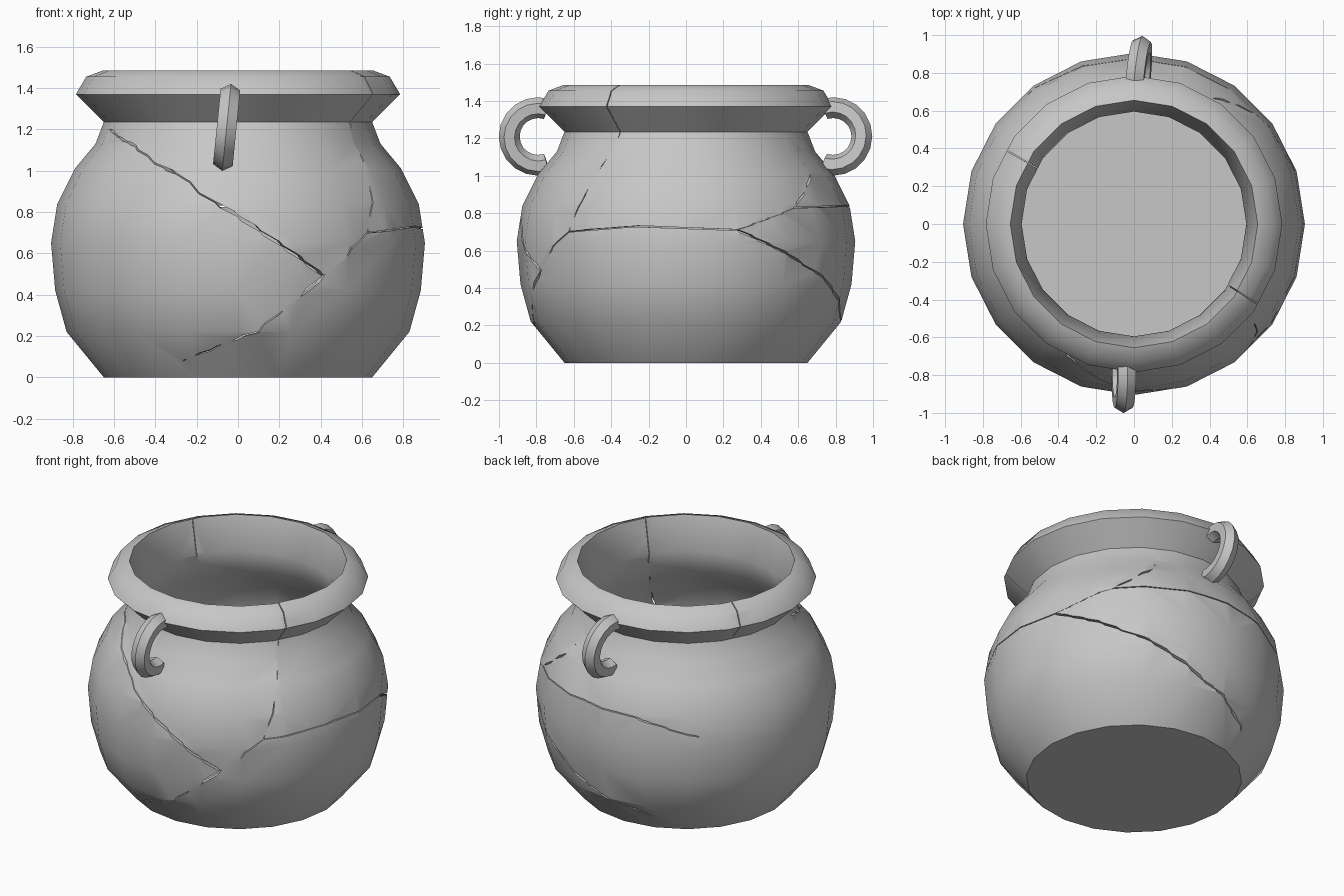
import bpy, bmesh, math
from mathutils import Matrix, Vector

if "Cube" in bpy.data.objects:
    bpy.data.objects.remove(bpy.data.objects["Cube"])

SIDES = 20

clay = bpy.data.materials.new("grey_clay")
clay.diffuse_color = (0.57, 0.57, 0.57, 1)
clay.use_nodes = True
clay.node_tree.nodes["Principled BSDF"].inputs["Base Color"].default_value = clay.diffuse_color


def volume(mesh):
    bm = bmesh.new()
    bm.from_mesh(mesh)
    v = bm.calc_volume(signed=True)
    bm.free()
    return v


def make_object(name, bm):
    bmesh.ops.recalc_face_normals(bm, faces=bm.faces[:])
    if bm.calc_volume(signed=True) < 0:
        bmesh.ops.reverse_faces(bm, faces=bm.faces[:])
    mesh = bpy.data.meshes.new(name)
    bm.to_mesh(mesh)
    bm.free()
    mesh.materials.append(clay)
    obj = bpy.data.objects.new(name, mesh)
    bpy.context.collection.objects.link(obj)
    return obj


def smooth(obj):
    bpy.ops.object.select_all(action='DESELECT')
    obj.select_set(True)
    bpy.context.view_layer.objects.active = obj
    bpy.ops.object.shade_smooth_by_angle(angle=math.radians(48))


def bridge(bm, rings):
    """Skin a list of vertex rings and cap both ends."""
    n = len(rings[0])
    for a, b in zip(rings, rings[1:]):
        for i in range(n):
            j = (i + 1) % n
            bm.faces.new((a[i], a[j], b[j], b[i]))
    bm.faces.new(rings[0])
    bm.faces.new(rings[-1])


def polar(r, angle, z):
    return Vector((r * math.cos(angle), r * math.sin(angle), z))


# Pot: one profile running up the outside, over the rim and down the inside
profile = [
    (0.65, 0), (0.83, 0.22), (0.885, 0.42), (0.905, 0.65), (0.875, 0.84),
    (0.79, 1.01), (0.69, 1.13), (0.65, 1.235),                  # belly, neck
    (0.785, 1.37), (0.735, 1.455), (0.655, 1.485),              # rim
    (0.595, 1.27), (0.64, 1.12), (0.74, 0.99), (0.83, 0.83),    # inside
    (0.86, 0.65), (0.84, 0.43), (0.785, 0.24), (0.64, 0.05),
]
bm = bmesh.new()
bridge(bm, [[bm.verts.new(polar(r, 2 * math.pi * i / SIDES, z))
             for i in range(SIDES)] for r, z in profile])
pot = make_object("pot", bm)

# Cracks: paths as (degrees around the pot, height), cut through the wall
cracks = [
    [(-160, 1.2), (-136, 1.12), (-112, 0.985), (-90, 0.78), (-62, 0.49)],
    [(-112, 0.08), (-83, 0.22), (-62, 0.49), (-45, 0.70), (-17, 0.73),
     (18, 0.71), (42, 0.83), (80, 0.84), (105, 0.82), (130, 0.72)],
    [(-45, 0.70), (-40, 0.90), (-33, 1.22), (-33, 1.6)],
    [(42, 0.83), (59, 1.02), (62, 1.2)],
    [(18, 0.71), (57, 0.45), (80, 0.27), (110, 0.12)],
    [(150, 1.26), (150, 1.6)],
]


def crack_cutter(path, half=0.003):
    points = []
    for (a0, z0), (a1, z1) in zip(path, path[1:]):
        steps = max(2, int(abs(a1 - a0) / 6))
        points += [(math.radians(a0 + (a1 - a0) * k / steps),
                    z0 + (z1 - z0) * k / steps) for k in range(steps)]
    points.append((math.radians(path[-1][0]), path[-1][1]))
    bm = bmesh.new()
    rings = []
    for i, (a, z) in enumerate(points):
        p, q = points[max(i - 1, 0)], points[min(i + 1, len(points) - 1)]
        t = Vector(((q[0] - p[0]) * 0.85, q[1] - p[1])).normalized()
        da, dz = -t.y * half / 0.85, t.x * half
        rings.append([bm.verts.new(polar(r, a + s * da, z + s * dz))
                      for r, s in ((0.5, -1), (1.05, -1), (1.05, 1), (0.5, 1))])
    bridge(bm, rings)
    bmesh.ops.triangulate(bm, faces=bm.faces[:])
    cutter = make_object("crack_cutter", bm)
    cutter.hide_render = True
    return cutter


def cut(obj, cutter):
    """Subtract the cutter, keeping the result only if the wall survives."""
    before = volume(obj.data)
    for solver in ('MANIFOLD', 'EXACT'):
        mod = obj.modifiers.new("crack", 'BOOLEAN')
        mod.operation = 'DIFFERENCE'
        mod.solver = solver
        mod.object = cutter
        bpy.context.view_layer.update()
        graph = bpy.context.evaluated_depsgraph_get()
        result = bpy.data.meshes.new_from_object(obj.evaluated_get(graph))
        obj.modifiers.remove(mod)
        if 0.93 < volume(result) / before < 1.001:
            obj.data = result
            return


for path in cracks:
    cutter = crack_cutter(path)
    cut(pot, cutter)
    bpy.data.objects.remove(cutter)
smooth(pot)


# Handles: six-sided tube bent round from the rim to the shoulder
def handle(name, x, turn):
    bm = bmesh.new()
    rings = []
    steps = 12
    for k in range(steps + 1):
        a = math.radians(-108 + 216 * k / steps)
        ring = []
        for i in range(6):
            b = math.tau * i / 6
            r = 0.155 + 0.056 * math.cos(b)
            ring.append(bm.verts.new((0.055 * math.sin(b), -r * math.cos(a), r * math.sin(a))))
        rings.append(ring)
    bridge(bm, rings)
    place = (Matrix.Translation((x, 0, 0)) @ Matrix.Rotation(turn, 4, 'Z')
             @ Matrix.Translation((0, -0.79, 1.21)) @ Matrix.Rotation(0.1, 4, 'Y'))
    bmesh.ops.transform(bm, matrix=place, verts=bm.verts[:])
    smooth(make_object(name, bm))


handle("front_handle", -0.055, 0)
handle("back_handle", -0.055, math.pi - 0.1)
